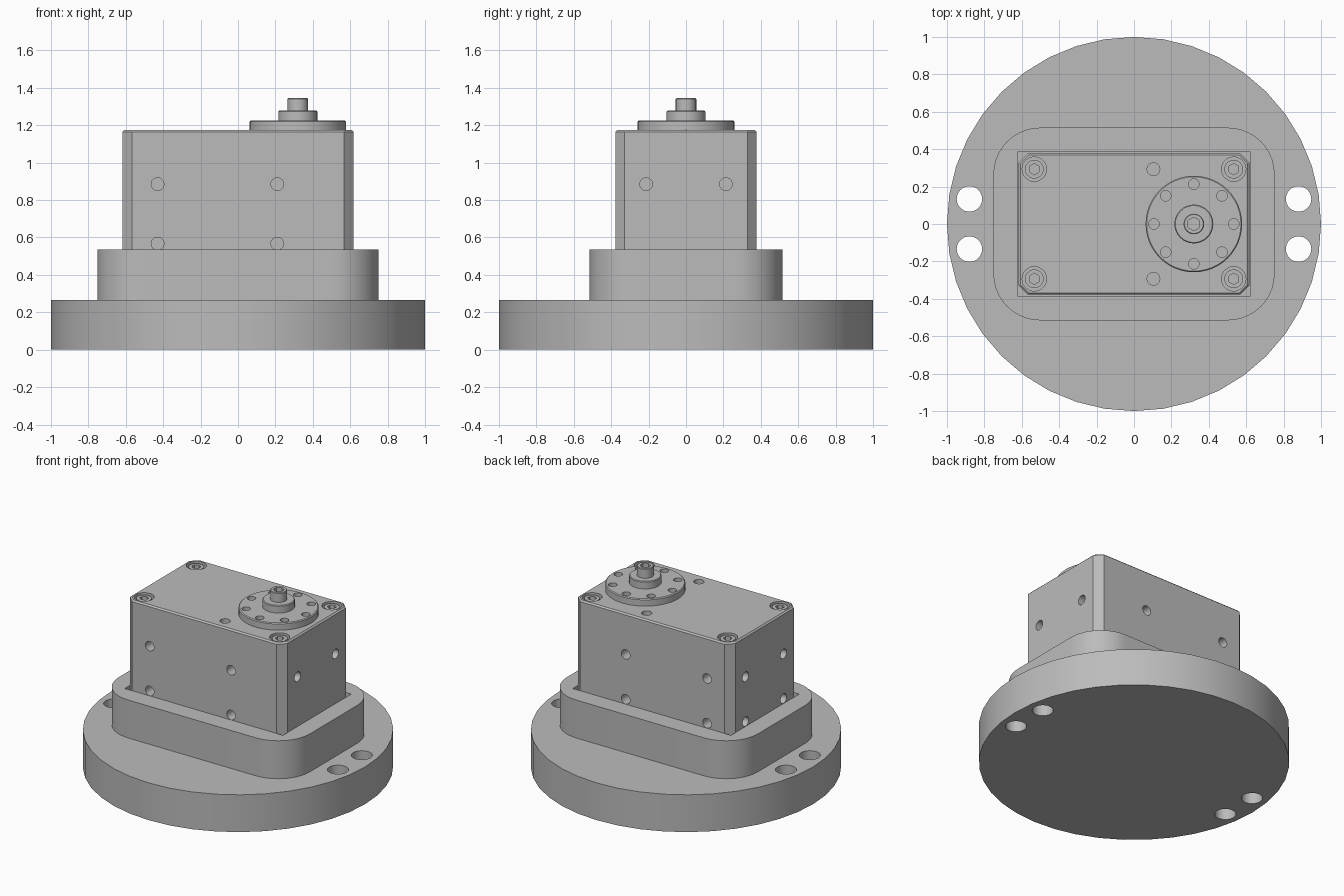
import bpy, bmesh
from math import pi, cos, sin, radians
from mathutils import Matrix, Vector

cube = bpy.data.objects.get("Cube")
if cube:
    bpy.data.objects.remove(cube, do_unlink=True)

grey = bpy.data.materials.new("machined grey")
grey.use_nodes = True
colour = (0.5, 0.5, 0.5, 1)
grey.diffuse_color = colour
grey.node_tree.nodes["Principled BSDF"].inputs["Base Color"].default_value = colour

COLLAR_Z, BODY_Z, TOP_Z = 0.265, 0.535, 1.175
BODY_X, BODY_Y = 0.618, 0.378


def rod(bm, start, axis, length, radius, sides=24):
    """Add a closed cylinder that runs from start along axis."""
    axis = Vector(axis).normalized()
    turn = axis.to_track_quat("Z", "Y").to_matrix().to_4x4()
    place = Matrix.Translation(Vector(start) + axis * length / 2) @ turn
    bmesh.ops.create_cone(bm, cap_ends=True, segments=sides, radius1=radius,
                          radius2=radius, depth=length, matrix=place)


def prism(bm, outline, z0, z1):
    """Add a closed upright prism from a flat outline."""
    base = bm.faces.new([bm.verts.new((x, y, z0)) for x, y in outline])
    grown = bmesh.ops.extrude_face_region(bm, geom=[base])["geom"]
    moved = [v for v in grown if isinstance(v, bmesh.types.BMVert)]
    bmesh.ops.translate(bm, verts=moved, vec=(0, 0, z1 - z0))
    bmesh.ops.recalc_face_normals(bm, faces=bm.faces)


def rectangle(hx, hy, radius=0.0, steps=0):
    """Rectangle outline; steps=1 chamfers its corners, more rounds them."""
    points = []
    for k, (sx, sy) in enumerate([(1, 1), (-1, 1), (-1, -1), (1, -1)]):
        for i in range(steps + 1):
            a = pi / 2 * (k + (i / steps if steps else 0))
            points.append((sx * (hx - radius) + radius * cos(a),
                           sy * (hy - radius) + radius * sin(a)))
    return points


def chamfer_top(bm, z, width):
    edges = [e for e in bm.edges if all(abs(v.co.z - z) < 1e-4 for v in e.verts)]
    bmesh.ops.bevel(bm, geom=edges, offset=width, segments=1, affect="EDGES")


def finish(name, bm, cutter=None):
    """Turn a bmesh into a shaded object, cutting it first if asked."""
    def to_object(label, source):
        mesh = bpy.data.meshes.new(label)
        source.to_mesh(mesh)
        source.free()
        mesh.materials.append(grey)
        new = bpy.data.objects.new(label, mesh)
        bpy.context.collection.objects.link(new)
        return new

    obj = to_object(name, bm)
    bpy.ops.object.select_all(action="DESELECT")
    bpy.context.view_layer.objects.active = obj
    obj.select_set(True)
    if cutter:
        tool = to_object(name + "_cutter", cutter)
        tool.hide_render = True
        mod = obj.modifiers.new("holes", "BOOLEAN")
        mod.operation, mod.solver, mod.object = "DIFFERENCE", "EXACT", tool
        bpy.ops.object.modifier_apply(modifier=mod.name)
        bpy.data.objects.remove(tool, do_unlink=True)
    bpy.ops.object.shade_smooth_by_angle(angle=radians(30))
    return obj


# Round base plate with two through holes on either side
base, holes = bmesh.new(), bmesh.new()
rod(base, (0, 0, 0), (0, 0, 1), COLLAR_Z, 1.0, 40)
for sx in (-1, 1):
    for sy in (-1, 1):
        rod(holes, (sx * 0.88, sy * 0.134, -0.1), (0, 0, 1), 0.6, 0.068, 32)
finish("base_plate", base, holes)

# Rounded collar with a square-cornered pocket for the housing
collar, pocket = bmesh.new(), bmesh.new()
prism(collar, rectangle(0.752, 0.515, 0.25, 10), COLLAR_Z, BODY_Z)
prism(pocket, rectangle(BODY_X + 0.004, BODY_Y + 0.006), COLLAR_Z + 0.005, BODY_Z + 0.1)
finish("collar", collar, pocket)

# Housing with chamfered corners, side holes and screw counterbores
body, holes = bmesh.new(), bmesh.new()
prism(body, rectangle(BODY_X, BODY_Y, 0.05, 1), COLLAR_Z + 0.005, TOP_Z)
chamfer_top(body, TOP_Z, 0.01)
for z in (0.885, 0.567):
    for x in (-0.43, 0.21):
        for s in (-1, 1):
            rod(holes, (x, s * (BODY_Y + 0.05), z), (0, -s, 0), 0.15, 0.034)
    for y in (-0.213, 0.213):
        rod(holes, (-BODY_X - 0.05, y, z), (1, 0, 0), 0.15, 0.034)
        if z > 0.8:
            rod(holes, (BODY_X + 0.05, y, z), (-1, 0, 0), 0.15, 0.034)
screw_spots = [(sx * 0.533, sy * 0.293) for sx in (-1, 1) for sy in (-1, 1)]
for x, y in screw_spots:
    rod(holes, (x, y, TOP_Z + 0.05), (0, 0, -1), 0.11, 0.065, 32)
for y in (-0.293, 0.293):
    rod(holes, (0.104, y, TOP_Z + 0.05), (0, 0, -1), 0.15, 0.034)
finish("housing", body, holes)

# Socket-head screws in the four corners
for i, (x, y) in enumerate(screw_spots):
    screw, socket = bmesh.new(), bmesh.new()
    rod(screw, (x, y, TOP_Z - 0.065), (0, 0, 1), 0.057, 0.05)
    rod(socket, (x, y, TOP_Z + 0.05), (0, 0, -1), 0.09, 0.03, 6)
    finish(f"corner_screw_{i + 1}", screw, socket)

# Output flange with a ring of eight holes
cx = 0.32
flange, holes = bmesh.new(), bmesh.new()
rod(flange, (cx, 0, TOP_Z), (0, 0, 1), 0.05, 0.258, 48)
chamfer_top(flange, TOP_Z + 0.05, 0.006)
for i in range(8):
    a = i * pi / 4
    rod(holes, (cx + 0.213 * cos(a), 0.213 * sin(a), TOP_Z + 0.1), (0, 0, -1), 0.14, 0.028)
finish("output_flange", flange, holes)

# Raised boss
boss = bmesh.new()
rod(boss, (cx, 0, TOP_Z + 0.05), (0, 0, 1), 0.053, 0.104, 32)
chamfer_top(boss, TOP_Z + 0.103, 0.005)
finish("flange_boss", boss)

# Centre screw with a hex socket
shaft, socket = bmesh.new(), bmesh.new()
rod(shaft, (cx, 0, TOP_Z + 0.103), (0, 0, 1), 0.067, 0.055)
chamfer_top(shaft, TOP_Z + 0.17, 0.004)
rod(socket, (cx, 0, TOP_Z + 0.22), (0, 0, -1), 0.09, 0.036, 6)
finish("centre_screw", shaft, socket)
